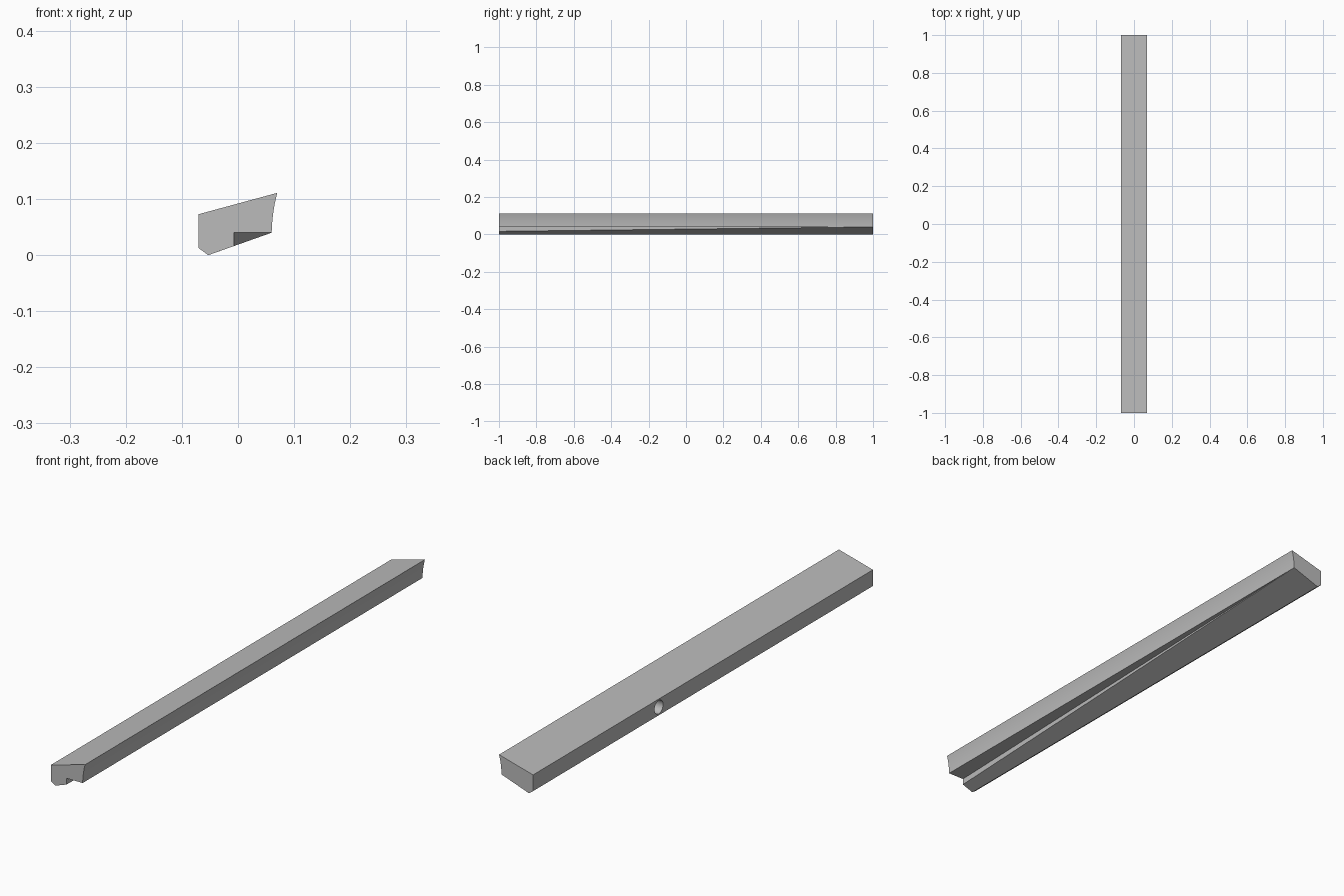
import bpy
import bmesh
import math
from mathutils import Matrix, Vector

cube = bpy.data.objects.get("Cube")
if cube:
    bpy.data.objects.remove(cube, do_unlink=True)

grey = bpy.data.materials.new("plain grey")
grey.use_nodes = True
colour = (0.5, 0.5, 0.5, 1)
grey.diffuse_color = colour
grey.node_tree.nodes["Principled BSDF"].inputs["Base Color"].default_value = colour


def make_object(name, bm):
    bmesh.ops.recalc_face_normals(bm, faces=bm.faces)
    mesh = bpy.data.meshes.new(name)
    bm.to_mesh(mesh)
    bm.free()
    mesh.materials.append(grey)
    obj = bpy.data.objects.new(name, mesh)
    bpy.context.collection.objects.link(obj)
    return obj


# Hollow side: gentle concave curve from lower corner to upper corner
corner, peak = Vector((0.06, 0.04)), Vector((0.07, 0.111))
control = Vector((0.061, 0.078))
STEPS = 10
curve = []
for i in range(STEPS + 1):
    t = i / STEPS
    curve.append(corner * (1 - t) ** 2 + control * 2 * t * (1 - t) + peak * t * t)

# Rail: the front section has a rebate that tapers to nothing at the back
shared = curve + [(-0.07, 0.073), (-0.07, 0.0125), (-0.053, 0)]
front = shared + [(-0.007, 0.0163), (-0.007, 0.04)]
back = shared + [corner, corner]

bm = bmesh.new()
rings = [[bm.verts.new((x, y, z)) for x, z in section]
         for y, section in ((-1, front), (1, back))]
count = len(front)
for i in range(count):
    j = (i + 1) % count
    bm.faces.new((rings[0][i], rings[0][j], rings[1][j], rings[1][i]))
bm.faces.new(rings[0])
bm.faces.new(rings[1])
bmesh.ops.remove_doubles(bm, verts=bm.verts, dist=0.00001)
rail = make_object("rail", bm)

# Blind round hole in the upright side
bm = bmesh.new()
bmesh.ops.create_cone(bm, cap_ends=True, segments=32, radius1=0.025,
                      radius2=0.025, depth=0.1,
                      matrix=Matrix.Translation((-0.07, 0.26, 0.043))
                      @ Matrix.Rotation(math.pi / 2, 4, "Y"))
cutter = make_object("hole_cutter", bm)
cutter.hide_render = True

cut = rail.modifiers.new("hole", "BOOLEAN")
cut.operation = "DIFFERENCE"
cut.solver = "EXACT"
cut.object = cutter

bpy.ops.object.select_all(action="DESELECT")
rail.select_set(True)
bpy.context.view_layer.objects.active = rail
bpy.ops.object.modifier_apply(modifier=cut.name)
bpy.data.objects.remove(cutter, do_unlink=True)
bpy.ops.object.shade_smooth_by_angle(angle=math.radians(30))
